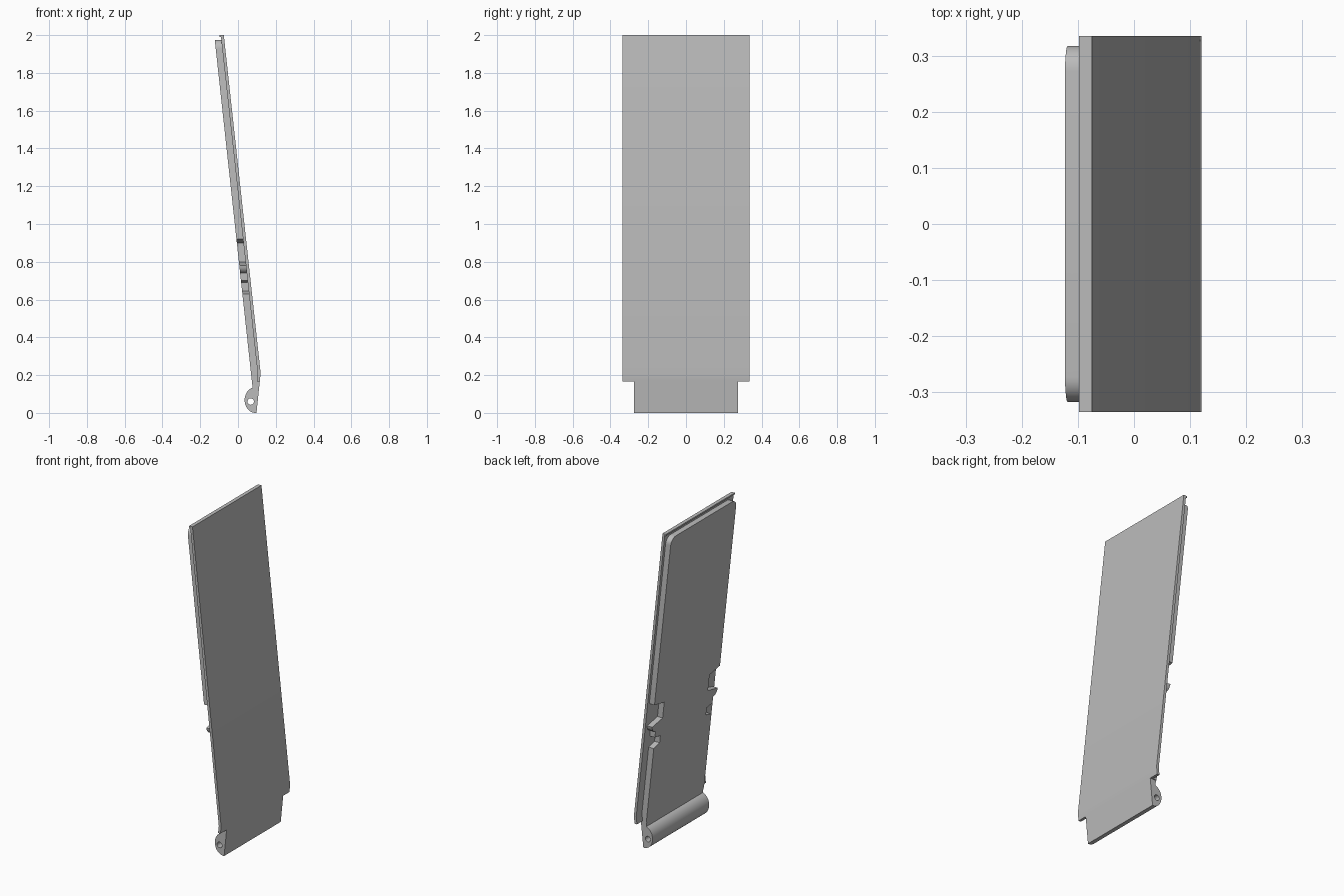
import bpy, bmesh, math

cube = bpy.data.objects.get("Cube")
if cube:
    bpy.data.objects.remove(cube, do_unlink=True)

grey = bpy.data.materials.new("plain grey")
grey.use_nodes = True
tint = (0.5, 0.5, 0.5, 1)
grey.diffuse_color = tint
grey.node_tree.nodes["Principled BSDF"].inputs["Base Color"].default_value = tint


def outer_x(z):
    return 0.12 - 0.109 * (z - 0.21)


def inner_x(z):
    return 0.077 - 0.1087 * (z - 0.135)


def loft(name, side_a, side_b):
    """Closed solid between two matching outlines."""
    bm = bmesh.new()
    a = [bm.verts.new(p) for p in side_a]
    b = [bm.verts.new(p) for p in side_b]
    bm.faces.new(a)
    bm.faces.new(b[::-1])
    n = len(a)
    for i in range(n):
        j = (i + 1) % n
        bm.faces.new((a[j], a[i], b[i], b[j]))
    bmesh.ops.recalc_face_normals(bm, faces=bm.faces)
    mesh = bpy.data.meshes.new(name)
    bm.to_mesh(mesh)
    bm.free()
    obj = bpy.data.objects.new(name, mesh)
    bpy.context.collection.objects.link(obj)
    mesh.materials.append(grey)
    return obj


def extrude_y(name, profile, half):
    return loft(name, [(x, -half, z) for x, z in profile],
                [(x, half, z) for x, z in profile])


def smooth(obj):
    bpy.ops.object.select_all(action="DESELECT")
    obj.select_set(True)
    bpy.context.view_layer.objects.active = obj
    bpy.ops.object.shade_smooth_by_angle(angle=math.radians(30))


# Outer skin with a small lip along the top and a bend near the bottom
skin = 0.016
plate = extrude_y("outer_plate", [
    (outer_x(2), 2), (-0.098, 2), (-0.097, 1.99),
    (outer_x(1.99) - skin, 1.99), (outer_x(0.21) - skin, 0.21),
    (0.099, 0.165), (0.115, 0.165), (outer_x(0.21), 0.21)], 0.335)
smooth(plate)

# Inner panel: half outline with rounded top corner, two notches and a knob
half = [(0.318 - 0.045 * (1 - math.sin(t)), 1.93 + 0.045 * math.cos(t))
        for t in [math.pi / 2 * i / 8 for i in range(9)]]
half += [(0.318, 0.92), (0.22, 0.90), (0.22, 0.80)]
half += [(0.28 + 0.038 * math.cos(t), 0.78 - 0.04 * math.sin(t))
         for t in [math.pi / 2 * i / 6 for i in range(7)]]
half += [(0.28, 0.70), (0.225, 0.69), (0.225, 0.645), (0.28, 0.63), (0.28, 0.165)]
outline = half + [(-y, z) for y, z in reversed(half)]
panel = loft("inner_panel",
             [(outer_x(z) - skin, y, z) for y, z in outline],
             [(inner_x(z), y, z) for y, z in outline])
smooth(panel)

# Hinge barrel along the bottom edge
arc = [(0.092 + 0.057 * math.cos(t), 0.068 + 0.068 * math.sin(t))
       for t in [math.radians(270 - 165 * i / 20) for i in range(21)]]
hinge = extrude_y("hinge_barrel", [(0.115, 0.165), (0.098, 0)] + arc
                  + [(inner_x(0.165), 0.165)], 0.275)

# Pin hole through the barrel
bpy.ops.mesh.primitive_cylinder_add(vertices=24, radius=0.017, depth=1,
                                    location=(0.067, 0, 0.06),
                                    rotation=(math.pi / 2, 0, 0))
cutter = bpy.context.object
cutter.name = "pin_hole_cutter"
cutter.hide_render = True
cut = hinge.modifiers.new("pin_hole", "BOOLEAN")
cut.operation = "DIFFERENCE"
cut.object = cutter
bpy.context.view_layer.objects.active = hinge
bpy.ops.object.modifier_apply(modifier=cut.name)
bpy.data.objects.remove(cutter, do_unlink=True)
smooth(hinge)
